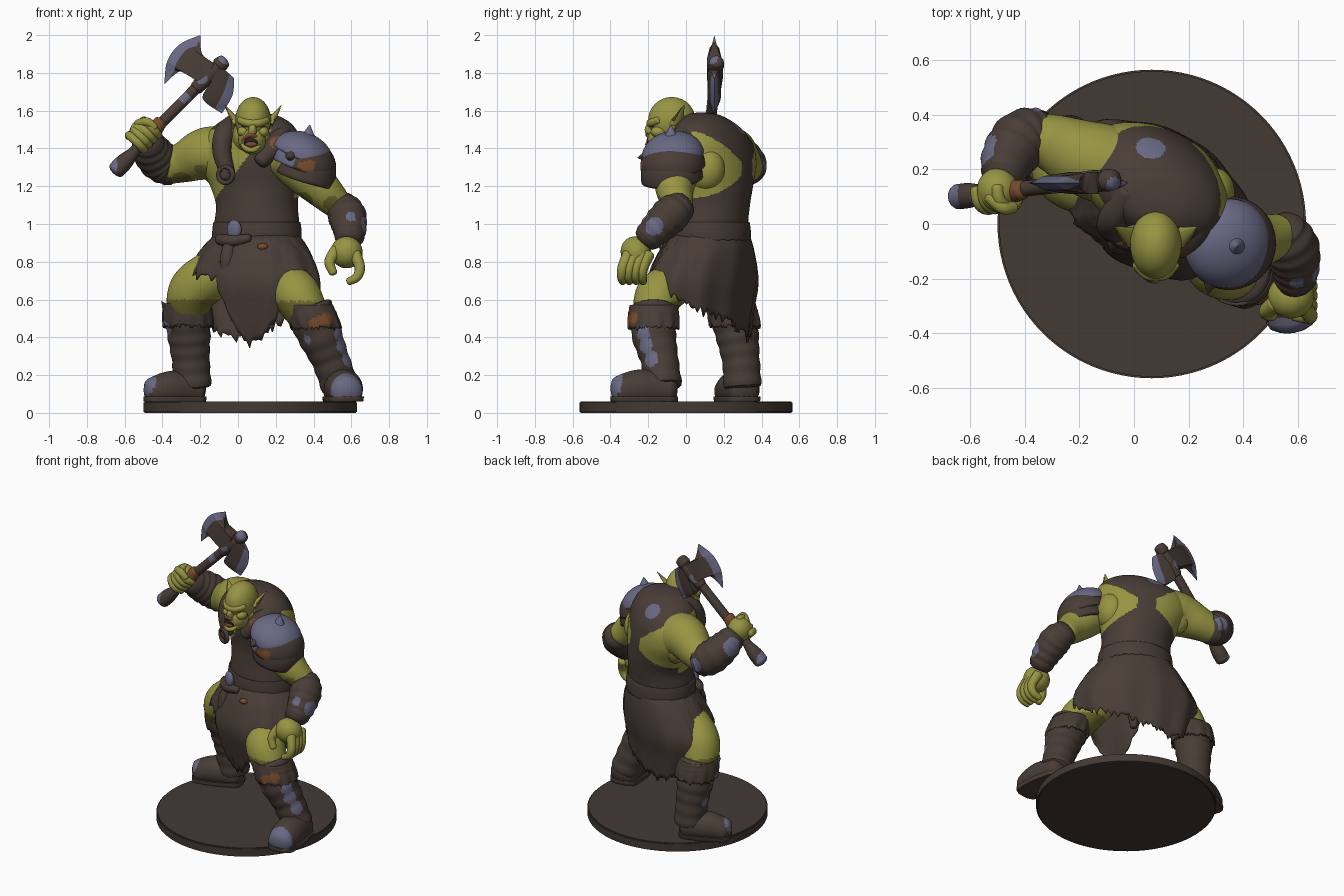
import bpy, bmesh, math, random
from mathutils import Vector, Matrix, Euler

random.seed(4)
if "Cube" in bpy.data.objects:
    bpy.data.objects.remove(bpy.data.objects["Cube"])


def material(name, rgb):
    m = bpy.data.materials.new(name)
    m.use_nodes = True
    m.diffuse_color = (*rgb, 1)
    m.node_tree.nodes["Principled BSDF"].inputs["Base Color"].default_value = (*rgb, 1)
    return m


SKIN = material("green_skin", (.31, .30, .055))
OLIVE = material("olive_skin", (.16, .14, .025))
LEATHER = material("brown_leather", (.066, .046, .037))
STEEL = material("blue_steel", (.14, .14, .23))
RUST = material("rust_orange", (.19, .07, .025))
MOUTH = material("mouth_red", (.22, .065, .04))
DARK = material("dark_gap", (.02, .014, .01))
BASE = material("base_brown", (.055, .041, .034))


def finish(name, bm, mats, paint=None, solid=0):
    """Turn a bmesh into a smooth object, choosing face colours with a paint rule."""
    bmesh.ops.remove_doubles(bm, verts=bm.verts, dist=.0002)
    bmesh.ops.recalc_face_normals(bm, faces=bm.faces)
    if paint:
        for f in bm.faces:
            f.material_index = paint(f.calc_center_median())
    me = bpy.data.meshes.new(name)
    bm.to_mesh(me)
    bm.free()
    ob = bpy.data.objects.new(name, me)
    bpy.context.collection.objects.link(ob)
    for m in mats if isinstance(mats, list) else [mats]:
        me.materials.append(m)
    if solid:
        ob.modifiers.new("thickness", "SOLIDIFY").thickness = solid
    bpy.ops.object.select_all(action="DESELECT")
    ob.select_set(True)
    bpy.context.view_layer.objects.active = ob
    bpy.ops.object.shade_smooth_by_angle(angle=.8)


def spline(rows, n=8):
    out, r = [], [rows[0], *rows, rows[-1]]
    for i in range(len(rows) - 1):
        for k in range(n):
            t = k / n
            out.append(tuple(.5 * (2*b + (c-a)*t + (2*a-5*b+4*c-d)*t*t + (3*b-a-3*c+d)*t**3)
                             for a, b, c, d in zip(*r[i:i + 4])))
    return out + [tuple(rows[-1])]


def loft(name, rings, mats, paint=None, caps=True, solid=0):
    bm = bmesh.new()
    vs = [[bm.verts.new(p) for p in ring] for ring in rings]
    n = len(vs[0])
    for a, b in zip(vs, vs[1:]):
        for j in range(n):
            bm.faces.new((a[j], a[(j + 1) % n], b[(j + 1) % n], b[j]))
    if caps:
        bm.faces.new(vs[0])
        bm.faces.new(vs[-1])
    finish(name, bm, mats, paint, solid)


def tube(name, rows, mats, paint=None, n=8, sides=28, cap=.5, folds=0, zmin=-9, zmax=9):
    """Round-ended limb through (x, y, z, radius) points."""
    if paint:
        n, sides = 16, 56
    s = spline(rows, n)
    pts, rad = [Vector(p[:3]) for p in s], [p[3] for p in s]
    tan = [(pts[min(i + 1, len(pts) - 1)] - pts[max(i - 1, 0)]).normalized() for i in range(len(pts))]
    rad = [r * (1 + folds * math.sin(i * 12 / n)) for i, r in enumerate(rad)]
    ends = [math.radians(a) for a in (85, 60, 30)]
    st = [(pts[0] - tan[0]*rad[0]*cap*math.sin(a), tan[0], rad[0]*math.cos(a)) for a in ends]
    st += list(zip(pts, tan, rad))
    st += [(pts[-1] + tan[-1]*rad[-1]*cap*math.sin(a), tan[-1], rad[-1]*math.cos(a)) for a in ends[::-1]]
    side, last, rings = tan[0].orthogonal().normalized(), tan[0], []
    for p, t, r in st:
        side = last.rotation_difference(t) @ side
        last, up = t, t.cross(side)
        ring = []
        for j in range(sides):
            a = math.tau * j / sides
            v = p + (side * math.cos(a) + up * math.sin(a)) * r
            v.z = min(max(v.z, zmin), zmax)
            ring.append(v)
        rings.append(ring)
    loft(name, rings, mats, paint)


def ball(name, loc, size, mats, rot=(0, 0, 0), paint=None, cut=None, solid=0):
    """Ellipsoid, or an open dome when cut is given."""
    bm = bmesh.new()
    bmesh.ops.create_uvsphere(bm, u_segments=48, v_segments=32, radius=1)
    if cut is not None:
        bmesh.ops.delete(bm, geom=[v for v in bm.verts if v.co.z < cut], context="VERTS")
    e = Euler([math.radians(a) for a in rot])
    bm.transform(Matrix.LocRotScale(Vector(loc), e, Vector(size)))
    finish(name, bm, mats, paint, solid)


def cone(name, base, tip, r, mat, flat=1):
    base, tip = Vector(base), Vector(tip)
    bm = bmesh.new()
    bmesh.ops.create_cone(bm, cap_ends=True, segments=16, radius1=r, radius2=.002, depth=1)
    q = (tip - base).to_track_quat("Z", "Y")
    bm.transform(Matrix.LocRotScale((base + tip) / 2, q, Vector((1, flat, (tip - base).length))))
    finish(name, bm, mat)


def near(*spots):
    """Paint rule: (x, y, z, radius, colour index) blotches."""
    def rule(c):
        return next((s[4] for s in spots if (c - Vector(s[:3])).length < s[3]), 0)
    return rule


def ragged(name, rows, hem, mats, sides=144, jag=.03, wave=.03, paint=None, turn=0):
    """Cloth skirt: rows of (z, cx, cy, rx, ry), torn along the hem height for each angle."""
    s, cols, top = spline(rows, 12), [], rows[0][0]
    for j in range(sides):
        a = math.tau * j / sides
        low = hem((math.degrees(a) + turn) % 360)
        tear = random.uniform(-jag, jag) * (1 if j % 3 else .3)
        col = []
        for k in range(17):
            t = k / 16
            z = top + (low - top) * t + tear * t ** 8
            _, cx, cy, rx, ry = min(s, key=lambda q: abs(q[0] - z))
            w = 1 + wave * t * math.sin(a * 11)
            v = Matrix.Rotation(math.radians(turn), 3, "Z") @ Vector((rx * w * math.cos(a), ry * w * math.sin(a), 0))
            col.append(v + Vector((cx, cy, z)))
        cols.append(col)
    loft(name, list(zip(*cols)), mats, paint, caps=False, solid=.012)


# Round base
bm = bmesh.new()
bmesh.ops.create_cone(bm, cap_ends=True, segments=96, radius1=.565, radius2=.565, depth=.06)
bmesh.ops.translate(bm, verts=bm.verts, vec=(.065, 0, .03))
bmesh.ops.bevel(bm, geom=[e for e in bm.edges if abs(e.verts[0].co.z - e.verts[1].co.z) < .01],
                offset=.006, segments=2, affect="EDGES")
finish("base_disc", bm, BASE)

# Torso with a leather harness over bare skin
turn = math.radians(-26)
axis, depth = Vector((math.cos(turn), math.sin(turn), 0)), Vector((-math.sin(turn), math.cos(turn), 0))
blotches = near((.06, .27, 1.5, .055, 2), (.24, .1, 1.5, .04, 2))


def harness(c):
    d = c - Vector((.08, .145, 0))
    u, v, z = d.dot(axis), d.dot(depth), c.z
    if blotches(c):
        return 2
    if v > 0:
        return int(abs(u) < .06 + max(0, 1.26 - z) * 1.5 + max(0, z - 1.33) * 1.2)
    if z < 1.24:
        return int(u > -.06 - (1.22 - z) * 1.2)
    return int(z > 1.5 or u > -.03 + (z - 1.24) * .8)


torso = [(.86, .10, .13, .225, .20, -20), (1.0, .10, .13, .228, .195, -20), (1.1, .10, .14, .22, .195, -22),
         (1.2, .09, .15, .245, .195, -25), (1.32, .07, .15, .29, .2, -28), (1.43, .07, .14, .285, .185, -28),
         (1.52, .085, .11, .22, .15, -26), (1.575, .09, .09, .12, .09, -20), (1.59, .09, .08, .03, .02, -20)]
rings = []
for z, cx, cy, rx, ry, t in spline(torso, 16):
    m = Matrix.Rotation(math.radians(t), 3, "Z")
    rings.append([m @ Vector((rx * math.cos(a), ry * math.sin(a), 0)) + Vector((cx, cy, z))
                  for a in (math.tau * j / 180 for j in range(180))])
loft("torso", rings, [SKIN, LEATHER, STEEL], harness)
ball("right_shoulder_blade", (-.08, .255, 1.32), (.13, .08, .13), SKIN, (0, 0, -26))
ball("left_shoulder_blade", (.275, .1, 1.29), (.09, .11, .12), SKIN, (0, 0, -26))
tube("chest_strap", [(-.055, -.03, 1.27, .04), (-.085, -.01, 1.38, .05), (-.07, .03, 1.48, .055),
                     (-.02, .12, 1.54, .045)], LEATHER)
tube("left_collar", [(.12, -.09, 1.33, .04), (.21, -.05, 1.43, .06), (.24, .04, 1.5, .05)], [LEATHER, RUST],
     near((.2, -.11, 1.43, .035, 1)))
rings = []
for i in range(33):
    a = math.tau * i / 32
    rings.append([])
    for j in range(12):
        b = math.tau * j / 12
        w = .042 + .013 * math.cos(b)
        rings[-1].append(Vector((-.065, -.06, 1.26)) + axis * w * math.cos(a) + Vector((0, 0, w * math.sin(a)))
                         + depth * .016 * math.sin(b))
loft("strap_ring", rings, LEATHER, caps=False)
ball("ring_boss", (-.065, -.05, 1.26), (.03, .02, .03), LEATHER)

# Belt, skirt and hanging cloth
ragged("belt", [(1.01, .1, .13, .234, .203), (.96, .1, .13, .24, .21), (.9, .1, .13, .24, .21)],
       lambda a: .915, LEATHER, jag=.006, wave=0, turn=-20)
ball("belt_plate", (-.02, -.065, .97), (.042, .025, .052), STEEL, (0, 0, -30))
tube("belt_knot", [(-.1, 0, .92, .028), (-.04, -.06, .91, .033), (.06, -.09, .925, .022)], LEATHER)
tube("belt_tail", [(-.045, -.05, .9, .03), (-.055, -.07, .8, .042), (-.06, -.075, .66, .022)], LEATHER)
ball("belt_stud", (.13, -.125, .88), (.028, .018, .018), RUST)
hem_line = [(0, .55), (40, .5), (70, .43), (95, .4), (120, .43), (150, .55), (175, .7), (205, .74), (228, .72),
            (240, .5), (255, .34), (272, .42), (288, .55), (300, .69), (330, .64), (360, .55)]


def skirt_hem(a):
    for (a0, z0), (a1, z1) in zip(hem_line, hem_line[1:]):
        if a <= a1:
            return z0 + (z1 - z0) * (a - a0) / (a1 - a0)


ragged("skirt", [(.95, .1, .13, .225, .2), (.85, .09, .11, .31, .235), (.7, .07, .09, .39, .255),
                 (.55, .07, .09, .37, .23), (.28, .08, .11, .3, .18)], skirt_hem, [LEATHER, RUST], turn=-29,
       paint=near((-.1, -.05, .53, .07, 1), (-.09, -.05, .45, .04, 1)))

# Head
ball("skull", (.08, -.075, 1.55), (.094, .125, .122), SKIN)
ball("jaw", (.075, -.12, 1.448), (.074, .085, .08), SKIN)
tube("neck", [(.08, .06, 1.45, .13), (.08, -.04, 1.48, .1)], SKIN)
tube("brow", [(.01, -.145, 1.55, .02), (.05, -.183, 1.535, .022), (.11, -.183, 1.535, .022), (.15, -.145, 1.55, .02)], SKIN)
tube("nose", [(.08, -.185, 1.535, .014), (.077, -.198, 1.505, .02), (.076, -.192, 1.488, .024)], SKIN)
ball("mouth_gap", (.07, -.184, 1.435), (.04, .026, .034), DARK)
ball("tongue", (.07, -.2, 1.422), (.03, .016, .016), MOUTH)
tube("lower_lip", [(.025, -.165, 1.42, .013), (.05, -.195, 1.395, .014), (.09, -.195, 1.395, .014), (.115, -.165, 1.42, .013)], SKIN)
tube("upper_lip", [(.025, -.17, 1.445, .012), (.07, -.2, 1.472, .014), (.115, -.17, 1.445, .012)], MOUTH)
for side, label in ((-1, "right"), (1, "left")):
    x = .08 + side * .042
    ball(label + "_eye", (x, -.176, 1.518), (.02, .012, .006), OLIVE)
    ball(label + "_cheek", (x + side * .01, -.145, 1.488), (.032, .042, .03), SKIN)
    cone(label + "_ear", (.08 + side*.08, -.05, 1.53), (.08 + side*.15, -.01, 1.63), .042, SKIN, .45)
    cone(label + "_ear_hollow", (.08 + side*.105, -.06, 1.55), (.08 + side*.145, -.025, 1.615), .02, RUST, .4)

# Raised right arm
tube("right_upper_arm", [(-.04, .2, 1.37, .15), (-.17, .24, 1.37, .14), (-.28, .29, 1.33, .11), (-.37, .32, 1.3, .09)],
     [SKIN, OLIVE], near((-.3, .22, 1.22, .06, 1), (-.2, .12, 1.28, .04, 1)))
tube("right_bracer", [(-.34, .33, 1.29, .095), (-.41, .31, 1.33, .108), (-.46, .24, 1.39, .1), (-.48, .17, 1.44, .078)],
     [LEATHER, STEEL], near((-.54, .27, 1.42, .06, 1), (-.36, .43, 1.3, .05, 1)), folds=.025)
ball("right_fist", (-.5, .125, 1.48), (.075, .08, .08), SKIN)
grip = Vector((.7, .07, .71)).normalized()
e1, e2 = Vector((0, -1, .1)).normalized(), grip.cross(Vector((0, -1, .1))).normalized()
for i in range(4):
    c = Vector((-.5, .115, 1.47)) + grip * (i - 1.5) * .036
    tube("right_finger", [(*(c + .055 * (e1 * math.cos(a) + e2 * math.sin(a))), .024)
                          for a in (-1.8, -1, -.2, .6, 1.4)], SKIN, n=3, sides=12)
tube("right_thumb", [(-.53, .1, 1.53, .024), (-.48, .06, 1.54, .024), (-.44, .06, 1.51, .02)], SKIN, sides=14)

# Battle axe
tube("axe_handle", [(-.6, .105, 1.33, .03), (-.35, .135, 1.59, .029), (-.09, .16, 1.85, .03)],
     [LEATHER, STEEL], near((-.28, .12, 1.67, .03, 1)))
tube("axe_pommel", [(-.645, .1, 1.285, .046), (-.6, .105, 1.33, .045), (-.55, .11, 1.38, .03)],
     [LEATHER, STEEL], near((-.67, .1, 1.3, .055, 1)))
tube("axe_grip_wrap", [(-.44, .12, 1.5, .042), (-.41, .125, 1.54, .036)], RUST)
tube("axe_socket", [(-.22, .15, 1.72, .036), (-.15, .155, 1.79, .042), (-.1, .16, 1.84, .034)], [LEATHER, STEEL],
     near((-.19, .11, 1.77, .03, 1), (-.19, .2, 1.77, .03, 1)))
tube("axe_cap", [(-.1, .16, 1.84, .042), (-.075, .162, 1.86, .038)], [LEATHER, STEEL], near((-.06, .13, 1.89, .045, 1)))


def blade(name, outer, inner):
    """Axe bit between two edge curves, thin at the bright cutting rim."""
    o, n = spline(outer, 60 // (len(outer) - 1)), spline(inner, 60 // (len(inner) - 1))
    cols = []
    for (ox, oz), (ix, iz) in zip(o, n):
        gap = max(math.hypot(ix - ox, iz - oz), .001)
        t, w = min(.05 / gap, .6), min(1, gap / .16)
        mx, mz = ox + (ix - ox) * t, oz + (iz - oz) * t
        cols.append([Vector((x, .15 + y * w, z)) for x, z, y in
                     ((ox, oz, 0), (mx, mz, -.025), (ix, iz, -.04), (ix, iz, .04), (mx, mz, .025))])
    loft(name, cols, [LEATHER, STEEL],
         lambda c: int(min(math.hypot(c.x - x, c.z - z) for x, z in o) < .036))


blade("axe_large_blade", [(-.2, 2), (-.31, 1.95), (-.375, 1.86), (-.39, 1.74)],
      [(-.2, 2), (-.19, 1.9), (-.13, 1.84), (-.21, 1.76), (-.3, 1.81), (-.39, 1.74)])
blade("axe_small_blade", [(-.02, 1.77), (-.03, 1.68), (-.085, 1.585)],
      [(-.02, 1.77), (-.09, 1.82), (-.15, 1.74), (-.185, 1.66), (-.085, 1.585)])

# Lowered left arm
tube("left_upper_arm", [(.27, -.02, 1.36, .13), (.36, -.05, 1.27, .12), (.45, -.06, 1.18, .1), (.53, -.04, 1.1, .078)],
     [SKIN, OLIVE], near((.5, -.14, 1.1, .05, 1), (.36, -.1, 1.14, .045, 1)))
tube("left_bracer", [(.54, -.02, 1.1, .08), (.575, -.08, 1.05, .1), (.59, -.15, .98, .09), (.59, -.21, .92, .074)],
     [LEATHER, STEEL], near((.68, -.17, .99, .05, 1), (.6, -.23, 1.05, .035, 1)), folds=.025)
ball("left_palm", (.575, -.265, .85), (.085, .08, .085), SKIN, (25, 0, 0))
for i in range(4):
    y = -.335 + i * .036
    tube("left_finger", [(.62, y + .03, .84, .032), (.645, y, .77, .028), (.63, y - .005, .72, .025), (.585, y, .695, .02)],
         SKIN, n=4, sides=14)
tube("left_thumb", [(.52, -.29, .86, .034), (.485, -.32, .8, .028), (.505, -.335, .74, .022)], SKIN, sides=14)

# Layered shoulder guard
ball("shoulder_lower_plate", (.36, -.075, 1.25), (.158, .165, .17), LEATHER, (0, 18, -20), cut=-.14, solid=.02)
ball("shoulder_middle_plate", (.35, -.07, 1.31), (.172, .172, .15), [LEATHER, RUST, STEEL], (0, 20, -20), cut=-.1, solid=.02,
     paint=near((.35, -.24, 1.3, .03, 1), (.38, -.235, 1.31, .03, 1), (.23, -.2, 1.34, .085, 2)))
ball("shoulder_top_plate", (.34, -.07, 1.36), (.17, .165, .125), STEEL, (0, 24, -20), cut=0, solid=.02)
cone("shoulder_spike", (.37, -.08, 1.45), (.38, -.08, 1.525), .045, STEEL)
cone("shoulder_front_stud", (.285, -.2, 1.36), (.27, -.255, 1.35), .038, LEATHER)

# Legs and boots: thigh, shaft, foot direction and colour blotches
legs = {
    "left": ([(.2, .06, .78, .1), (.25, -.04, .7, .11), (.31, -.14, .625, .125), (.37, -.17, .52, .11)],
             [(.375, -.17, .55, .125), (.43, -.17, .42, .118), (.49, -.14, .28, .1), (.54, -.12, .14, .1)],
             [(.54, -.09, .12, .09), (.56, -.24, .13, .1), (.575, -.355, .11, .085)],
             [(.40, -.31, .47, .03, 2), (.43, -.305, .485, .03, 2), (.47, -.275, .5, .035, 2), (.54, -.23, .42, .04, 1),
              (.56, -.22, .36, .045, 1), (.59, -.19, .29, .045, 1), (.35, -.28, .38, .035, 1), (.58, -.41, .14, .1, 1)]),
    "right": ([(.02, .15, .82, .12), (-.12, .15, .74, .13), (-.235, .19, .65, .13), (-.27, .24, .52, .11)],
              [(-.27, .24, .56, .125), (-.26, .27, .42, .115), (-.25, .29, .28, .1), (-.24, .3, .14, .1)],
              [(-.22, .31, .12, .085), (-.35, .26, .13, .092), (-.455, .22, .11, .075)],
              [(-.39, .22, .45, .045, 1), (-.37, .3, .3, .035, 1), (-.5, .19, .16, .07, 1)])}
for label, (thigh, shaft, foot, spots) in legs.items():
    x, y, z, r = shaft[0]
    tube(label + "_thigh", thigh, [SKIN, OLIVE], lambda c, z=z: int(c.z < z + .04))
    tube(label + "_boot_shaft", shaft, [LEATHER, STEEL, RUST], near(*spots), cap=.15, folds=.02)
    tube(label + "_boot_foot", foot, [LEATHER, STEEL, RUST], near(*spots), zmin=.07)
    tube(label + "_boot_sole", [(a, b, .08, q + .005) for a, b, c, q in foot], LEATHER, zmin=.06, zmax=.088)
    x2, y2 = shaft[1][:2]
    ragged(label + "_boot_cuff", [(z + .02, x, y, r * 1.03, r * 1.03), (z - .06, (x + x2) / 2, (y + y2) / 2, r * 1.08, r * 1.1),
                                  (z - .16, x2, y2, r * 1.04, r * 1.04)], lambda a, z=z: z - .1, [LEATHER, STEEL, RUST],
           jag=.015, paint=near(*spots))
cone("boot_thorn", (-.37, .22, .54), (-.405, .2, .59), .03, LEATHER)
